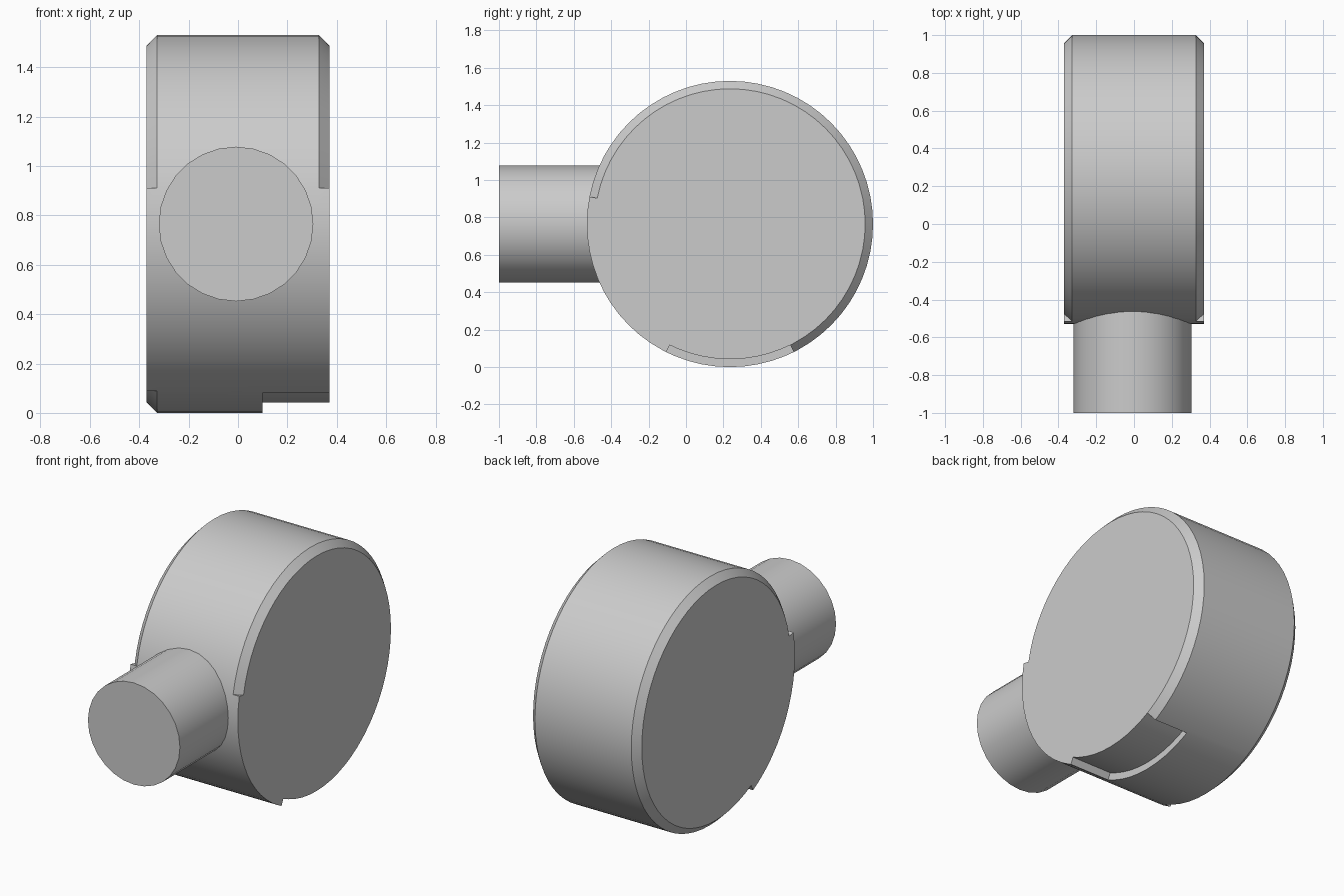
import bpy, bmesh
from math import cos, sin, radians, pi

cube = bpy.data.objects.get("Cube")
if cube:
    bpy.data.objects.remove(cube, do_unlink=True)

grey = bpy.data.materials.new("plain grey")
grey.use_nodes = True
colour = (0.6, 0.6, 0.6, 1)
grey.diffuse_color = colour
grey.node_tree.nodes["Principled BSDF"].inputs["Base Color"].default_value = colour

CY, CZ = 0.235, 0.765           # centre of the drum
R, HALF, CUT = 0.765, 0.37, 0.042
STEP_X = 0.1                    # inner edge of the bottom recess
CHAMFER_START = 11              # angles run from the front, over the top
RECESS = (243.5, 296.5)
LEFT_END = 298


def finish(obj):
    """Give the part its colour and smooth shading with sharp edges."""
    obj.data.materials.append(grey)
    bpy.ops.object.select_all(action='DESELECT')
    obj.select_set(True)
    bpy.context.view_layer.objects.active = obj
    bpy.ops.object.shade_smooth_by_angle(angle=radians(30))


def section(angle, side):
    """Drum cross-section just before or just after an angle."""
    a = angle + side * 0.01
    low = R - CUT
    near = low if CHAMFER_START < a < LEFT_END else R
    floor = low if RECESS[0] < a < RECESS[1] else R
    far = low if CHAMFER_START < a < RECESS[1] else R
    profile = [(-HALF, near), (CUT - HALF, R), (STEP_X, R),
               (STEP_X, floor), (HALF - CUT, floor), (HALF, far)]
    t = radians(angle)
    return [(x, CY - r * cos(t), CZ + r * sin(t)) for x, r in profile]


# Drum: a swept section, doubled where a chamfer or the recess stops
breaks = [CHAMFER_START, *RECESS, LEFT_END]
steps = [i * 360 / 64 for i in range(64)]
steps = [a for a in steps if min(abs(a - b) for b in breaks) > 1]
bm = bmesh.new()
rings = []
for angle in sorted(steps + breaks):
    for side in ((-1, 1) if angle in breaks else (0,)):
        rings.append([bm.verts.new(p) for p in section(angle, side)])
for a, b in zip(rings, rings[1:] + rings[:1]):
    for i in range(len(a) - 1):
        bm.faces.new((a[i], a[i + 1], b[i + 1], b[i]))
for end in (0, -1):
    bm.faces.new([ring[end] for ring in rings])
bmesh.ops.remove_doubles(bm, verts=bm.verts[:], dist=0.0001)
bmesh.ops.dissolve_degenerate(bm, edges=bm.edges[:], dist=0.0001)
bmesh.ops.recalc_face_normals(bm, faces=bm.faces[:])
mesh = bpy.data.meshes.new("drum")
bm.to_mesh(mesh)
bm.free()
drum = bpy.data.objects.new("drum", mesh)
bpy.context.collection.objects.link(drum)
finish(drum)

# Round stub running into the front of the drum
bpy.ops.mesh.primitive_cylinder_add(vertices=28, radius=0.313, depth=0.8,
                                    location=(-0.008, -0.6, CZ),
                                    rotation=(pi / 2, 0, 0))
stub = bpy.context.object
stub.name = "front_stub"
finish(stub)
